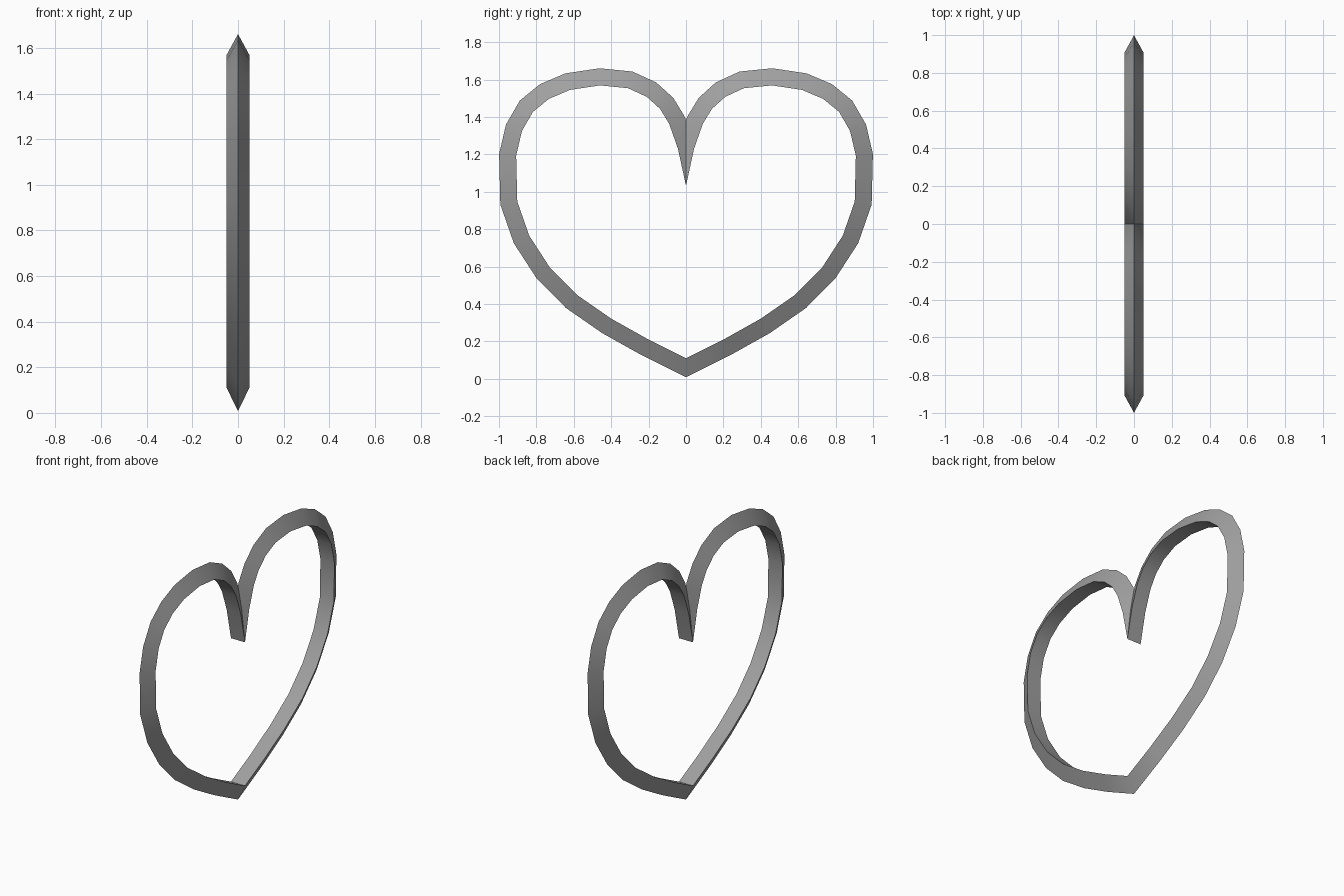
import bpy
import bmesh
from mathutils import Vector

cube = bpy.data.objects.get("Cube")
if cube:
    bpy.data.objects.remove(cube, do_unlink=True)

HALF_WIDTH = 0.05
DEPTH = 0.091

# Inner outline of one lobe (y, z), from the bottom tip round to the cleft
inner = [Vector(p) for p in (
    (0, .11), (.2, .21), (.4, .322), (.583, .449), (.727, .594), (.838, .765),
    (.902, .948), (.908, 1.193), (.877, 1.326), (.818, 1.428), (.733, 1.497),
    (.62, 1.545), (.46, 1.569), (.31, 1.554), (.21, 1.508), (.139, 1.444),
    (.09, 1.364), (.043, 1.23), (0, 1.032))]


def outward(a, b):
    """Unit normal pointing away from the heart's inside."""
    d = (b - a).normalized()
    return Vector((d.y, -d.x))


def ridge_point(i):
    """Mitred offset of an inner point, where the outer ridge runs."""
    p = inner[i]
    before = inner[i - 1] if i else Vector((-inner[1].x, inner[1].y))
    n1 = outward(before, p)
    n2 = outward(p, inner[i + 1]) if i + 1 < len(inner) else n1
    m = (n1 + n2).normalized()
    return p + m * DEPTH / m.dot(n1)


# Sweep a triangular section along the lobe: flat inside, sharp ridge outside
bm = bmesh.new()
rings = []
for i, p in enumerate(inner):
    r = ridge_point(i)
    section = ((-HALF_WIDTH, p.x, p.y), (HALF_WIDTH, p.x, p.y), (0, r.x, r.y))
    rings.append([bm.verts.new(c) for c in section])
for a, b in zip(rings, rings[1:]):
    for k in range(3):
        j = (k + 1) % 3
        bm.faces.new((a[k], a[j], b[j], b[k]))

# Trim the lobe on the centre plane so the halves meet at the cleft
bmesh.ops.bisect_plane(bm, geom=bm.verts[:] + bm.edges[:] + bm.faces[:],
                       dist=1e-5, plane_co=(0, 0, 0), plane_no=(0, 1, 0),
                       clear_inner=True)
bmesh.ops.recalc_face_normals(bm, faces=bm.faces[:])
if sum(f.normal.dot(f.calc_center_median() - Vector((0, .45, .95)))
       * f.calc_area() for f in bm.faces) < 0:
    bmesh.ops.reverse_faces(bm, faces=bm.faces[:])
mesh = bpy.data.meshes.new("heart_ring")
bm.to_mesh(mesh)
bm.free()

heart = bpy.data.objects.new("heart_ring", mesh)
bpy.context.collection.objects.link(heart)

# Grey material
grey = bpy.data.materials.new("mid grey")
grey.use_nodes = True
colour = (0.35, 0.35, 0.35, 1)
grey.diffuse_color = colour
for node in grey.node_tree.nodes:
    if node.type == "BSDF_PRINCIPLED":
        node.inputs["Base Color"].default_value = colour
mesh.materials.append(grey)

# Second lobe by mirroring, then smooth shading with sharp ridges
mirror = heart.modifiers.new("second_lobe", "MIRROR")
mirror.use_axis = (False, True, False)
mirror.merge_threshold = 0.0005
bpy.ops.object.select_all(action="DESELECT")
heart.select_set(True)
bpy.context.view_layer.objects.active = heart
bpy.ops.object.modifier_apply(modifier=mirror.name)
bpy.ops.object.shade_smooth_by_angle()
